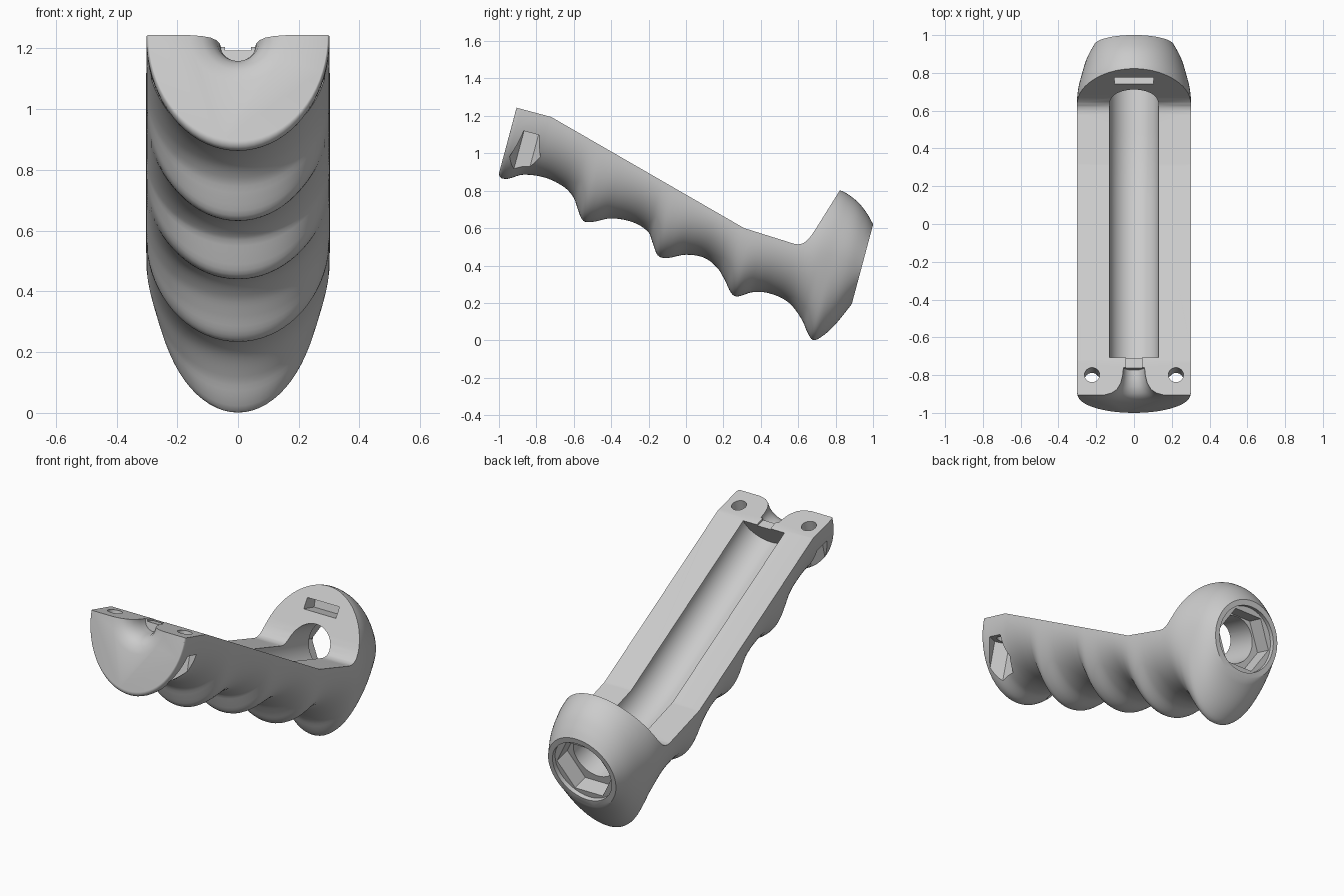
import bpy, bmesh, math
from mathutils import Vector, Matrix

if "Cube" in bpy.data.objects:
    bpy.data.objects.remove(bpy.data.objects["Cube"], do_unlink=True)

TILT = math.radians(15)
SEGMENTS, STATIONS = 72, 170
FRONT, BACK, ROUND = -1.197, 0.806, 0.024

# Profiles along the grip length: (length, height) before tilting
underside = [(-1.2, .583), (-1.17, .582), (-1.143, .588), (-1.07, .63), (-.95, .645),
             (-.84, .622), (-.776, .58), (-.742, .53), (-.7, .477), (-.65, .481),
             (-.556, .526), (-.434, .536), (-.341, .505), (-.309, .46), (-.264, .4),
             (-.212, .399), (-.119, .442), (-.017, .451), (.066, .414), (.123, .358),
             (.165, .309), (.2, .296), (.28, .342), (.37, .358), (.48, .336),
             (.57, .267), (.618, .207), (.657, .177), (.7, .212), (.75, .29), (.81, .426)]
midline = [(-1.2, .967), (-1.005, .967), (.144, .66), (.427, .648), (.81, .64)]
half_width = [(-1.2, .302), (.45, .302), (.55, .298), (.65, .275), (.73, .25), (.81, .21)]
crown = [(-1.2, .34), (.588, .343), (.64, .333), (.708, .303), (.77, .255), (.81, .213)]


def sample(table, t, smooth=False):
    """Interpolate a profile, either straight or with flowing tangents."""
    i = 0
    while i < len(table) - 2 and t > table[i + 1][0]:
        i += 1
    (a, va), (b, vb) = table[i], table[i + 1]
    f = min(max((t - a) / (b - a), 0), 1)
    if not smooth:
        return va + (vb - va) * f

    def slope(k):
        lo, hi = table[max(k - 1, 0)], table[min(k + 1, len(table) - 1)]
        return (hi[1] - lo[1]) / (hi[0] - lo[0])

    d = b - a
    g = 1 - f
    return (va * (1 + 2 * f) * g * g + vb * f * f * (3 - 2 * f)
            + d * f * g * (slope(i) * g - slope(i + 1) * f))


def to_object(bm, name):
    bmesh.ops.recalc_face_normals(bm, faces=bm.faces)
    mesh = bpy.data.meshes.new(name)
    bm.to_mesh(mesh)
    bm.free()
    obj = bpy.data.objects.new(name, mesh)
    bpy.context.collection.objects.link(obj)
    return obj


def loft(name, rings):
    bm = bmesh.new()
    loops = [[bm.verts.new(p) for p in ring] for ring in rings]
    for a, b in zip(loops, loops[1:]):
        for k in range(len(a)):
            n = (k + 1) % len(a)
            bm.faces.new((a[k], a[n], b[n], b[k]))
    bm.faces.new(loops[0])
    bm.faces.new(loops[-1])
    return to_object(bm, name)


def circle(u, v, radius, lean=0, sides=64):
    """Ring across the grip length, leaning by an angle in the side plane."""
    ring = []
    for k in range(sides):
        a = math.tau * k / sides
        h = radius * math.sin(a)
        ring.append((radius * math.cos(a), u - h * math.sin(lean), v + h * math.cos(lean)))
    return ring


def rod(name, start, end, radius, sides=64, spin=0):
    start, end = Vector(start), Vector(end)
    axis = end - start
    turn = Vector((0, 0, 1)).rotation_difference(axis).to_matrix().to_4x4()
    bm = bmesh.new()
    bmesh.ops.create_cone(bm, cap_ends=True, segments=sides, radius1=radius, radius2=radius,
                          depth=axis.length, matrix=Matrix.Translation((start + end) / 2)
                          @ turn @ Matrix.Rotation(spin, 4, 'Z'))
    return to_object(bm, name)


def box(name, centre, size):
    bm = bmesh.new()
    bmesh.ops.create_cube(bm, size=1, matrix=Matrix.Translation(centre)
                          @ Matrix.Diagonal((*size, 1)))
    return to_object(bm, name)


def carve(target, cutter):
    cutter.hide_render = True
    mod = target.modifiers.new("carve", 'BOOLEAN')
    mod.operation, mod.solver, mod.object = 'DIFFERENCE', 'EXACT', cutter
    bpy.ops.object.select_all(action='DESELECT')
    bpy.context.view_layer.objects.active = target
    target.select_set(True)
    bpy.ops.object.modifier_apply(modifier=mod.name)
    bpy.data.objects.remove(cutter, do_unlink=True)


# Grip body: oval sections with finger scallops below and a rounded guard at the back
lip = [FRONT + ROUND * (1 - math.cos(math.pi * k / 16)) for k in range(8)]
span = BACK - FRONT - ROUND
rings = []
for u in lip + [FRONT + ROUND + span * s / STATIONS for s in range(STATIONS + 1)]:
    gap = max(1 - (u - FRONT) / ROUND, 0)
    inset = ROUND * (1 - math.sqrt(1 - gap * gap))
    mid = sample(midline, u)
    wide = sample(half_width, u, True) - inset * .3
    depth = mid - sample(underside, u, True) - inset
    top = sample(crown, u, u > .588)
    ring = []
    for k in range(SEGMENTS):
        a = math.tau * k / SEGMENTS
        h = math.sin(a)
        ring.append((wide * math.cos(a), u, mid + h * (top if h > 0 else depth)))
    rings.append(ring)
grip = loft("grip_body", rings)

# Flat upper deck, with a fillet rising into the sloped guard face
deck = [(-1.4, .967), (-1.005, .967), (.144, .66), (.427, .648), (.447, .651), (.468, .661),
        (.484, .678), (.502, .714), (.514, .749), (.588, .991), (.74, 1.5), (-1.4, 1.5)]
carve(grip, loft("deck_cutter", [[(x, u, v) for u, v in deck] for x in (-.6, .6)]))

# Long half-round channel that bends gently into the bore through the guard
dive = math.atan2(.307, 1.149)
BEND_START, BEND_END = -.06, .36
channel = [circle(-.99, .963, .131, -dive)]
u, v = BEND_START, .963 - (BEND_START + .99) * math.tan(dive)
step = (BEND_END - BEND_START) / 24
for k in range(25):
    lean = dive * (1 - k / 24)
    channel.append(circle(u, v, .131, -lean))
    u, v = u + step, v - step * math.tan(lean)
channel.append(circle(1, v, .131))
carve(grip, loft("channel_cutter", channel))

# Round rim and hexagonal seat in the back face
carve(grip, rod("rim_cutter", (0, BACK - .025, .64), (0, 1, .64), .185))
carve(grip, rod("hex_seat_cutter", (0, BACK - .12, .64), (0, 1, .64), .175, 6, math.pi / 6))

# Trumpet-shaped notch and shallow neck at the front
trumpet = [(-1.23, .2), (-1.197, .16), (-1.185, .118), (-1.165, .09),
           (-1.13, .07), (-1.09, .06), (-1.045, .056)]
carve(grip, loft("trumpet_cutter", [circle(u, .967, r) for u, r in trumpet]))
carve(grip, box("neck_cutter", (0, -1.01, 1), (.085, .1, .09)))

# Screw holes with hexagonal nut pockets, one on each side
for side in (-1, 1):
    x, u = .222 * side, -1.086
    carve(grip, rod("screw_hole_cutter", (x, u, .5), (x, u, 1.1), .04, 32))
    carve(grip, rod("nut_pocket_cutter", (x, u, .5), (x, u, .857), .08, 6))

# Rectangular slot in the guard face
carve(grip, box("slot_cutter", (0, .56, .873), (.204, .16, .06)))

# Tilt into the resting pose
grip.data.transform(Matrix.Rotation(-TILT, 4, 'X'))

# Plain grey plastic
grey = bpy.data.materials.new("light_grey_plastic")
grey.use_nodes = True
colour = (.6, .6, .6, 1)
grey.diffuse_color = colour
grey.node_tree.nodes["Principled BSDF"].inputs["Base Color"].default_value = colour
grip.data.materials.clear()
grip.data.materials.append(grey)
for face in grip.data.polygons:
    face.material_index = 0

bpy.ops.object.select_all(action='DESELECT')
bpy.context.view_layer.objects.active = grip
grip.select_set(True)
bpy.ops.object.shade_smooth_by_angle(angle=math.radians(32))
